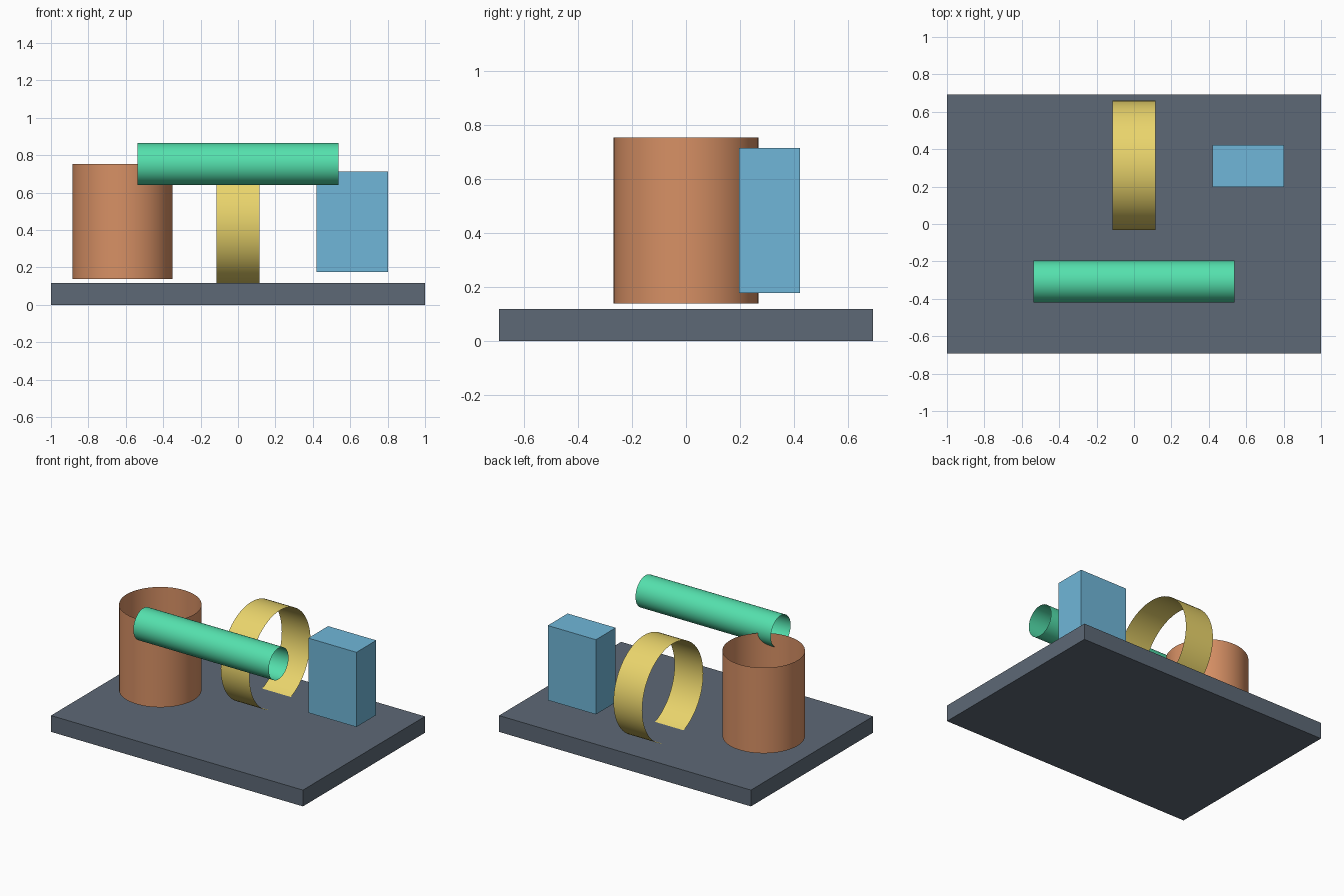
import bpy, math

if "Cube" in bpy.data.objects:
    bpy.data.objects.remove(bpy.data.objects["Cube"])


def finish(obj, name, colour):
    obj.name = name
    mat = bpy.data.materials.new(name + "_colour")
    mat.diffuse_color = (*colour, 1)
    mat.use_nodes = True
    mat.node_tree.nodes["Principled BSDF"].inputs["Base Color"].default_value = mat.diffuse_color
    obj.data.materials.append(mat)


def box(name, lo, hi, colour):
    centre = [(a + b) / 2 for a, b in zip(lo, hi)]
    bpy.ops.mesh.primitive_cube_add(size=1, location=centre)
    obj = bpy.context.object
    obj.scale = [b - a for a, b in zip(lo, hi)]
    bpy.ops.object.transform_apply(location=False, rotation=False, scale=True)
    finish(obj, name, colour)


def open_tube(name, centre, radius, length, colour, along_x=False):
    rot = (0, math.pi / 2, 0) if along_x else (0, 0, 0)
    bpy.ops.mesh.primitive_cylinder_add(vertices=64, radius=radius, depth=length,
                                        end_fill_type='NOTHING',
                                        location=centre, rotation=rot)
    bpy.ops.object.shade_smooth_by_angle()
    finish(bpy.context.object, name, colour)


# Base slab and floating block
box("base_plate", (-1, -0.692, 0), (1, 0.692, 0.117), (0.11, 0.14, 0.18))
box("blue_block", (0.42, 0.197, 0.177), (0.802, 0.422, 0.713), (0.16, 0.47, 0.69))

# Thin open-ended tubes: upright, wide band sunk into the base, and long bar
open_tube("upright_tube", (-0.617, 0, 0.446), 0.268, 0.614, (0.68, 0.28, 0.13))
open_tube("ring_band", (0, 0.313, 0.44), 0.346, 0.228, (0.82, 0.66, 0.15), True)
open_tube("long_tube", (0, -0.307, 0.753), 0.112, 1.075, (0.09, 0.75, 0.42), True)
